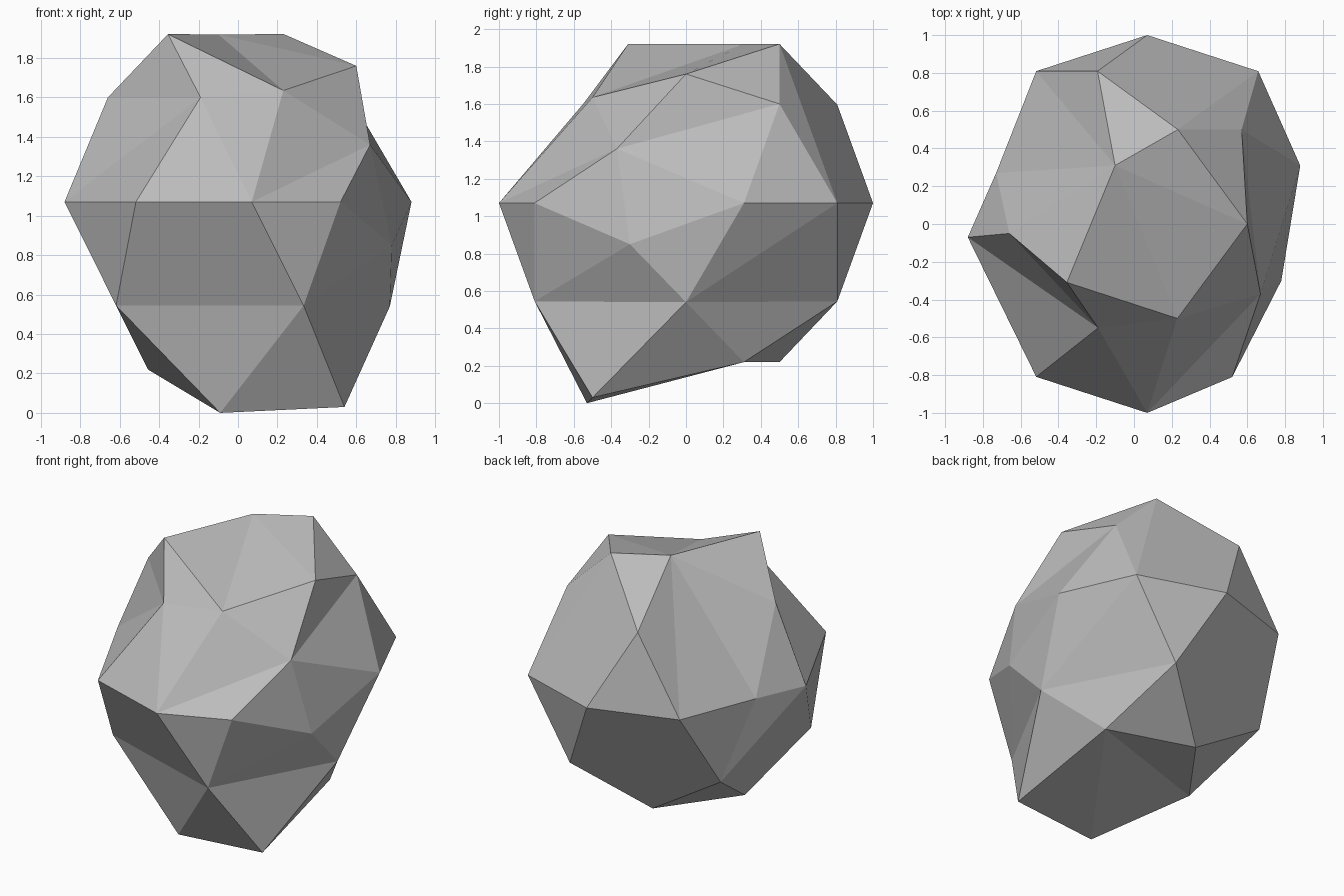
import bpy, bmesh
from mathutils import Vector

cube = bpy.data.objects.get("Cube")
if cube:
    bpy.data.objects.remove(cube)

CENTRE = Vector((0.07, 0, 1.07))

# Corners knocked out of the regular shape (each pulls its nearest corner)
CHIPS = [
    (-.10, .31, 1.92), (.60, 0, 1.76), (.23, -.50, 1.635),
    (-.19, -.55, 1.60), (-.66, -.05, 1.60), (.57, .50, 1.60), (.67, -.37, 1.36),
    (.88, .31, 1.07), (-.88, -.07, 1.07), (-.73, .27, 1.07), (.52, -.81, 1.07),
    (.78, -.30, .85), (.77, 0, .54),
    (-.09, -.53, 0), (.54, -.50, .03),
]
# Corners that the creases of the five-sided facets fan out from, by priority
HUBS = [
    (.33, -.81, .54), (-.10, .31, 1.92), (.23, .50, 1.92),
    (.07, -1, 1.07), (.67, -.37, 1.36), (-.19, -.55, 1.60),
    (.77, 0, .54), (.50, .31, .22), (-.62, .50, .54),
]


def nearest(verts, point):
    return min(verts, key=lambda v: (v.co - Vector(point)).length)


# Ball with its twelve poles cut flat into pentagons
bm = bmesh.new()
bmesh.ops.create_icosphere(bm, subdivisions=2, radius=1)
bmesh.ops.translate(bm, verts=bm.verts, vec=CENTRE)
poles = [v for v in bm.verts if len(v.link_edges) == 5]
bmesh.ops.dissolve_verts(bm, verts=poles)

# Chip the corners
moves = [(nearest(bm.verts, p), p) for p in CHIPS]
hubs = [nearest(bm.verts, p) for p in HUBS]
for vert, point in moves:
    vert.co = point
hubs = [nearest(bm.verts, p) for p in HUBS]

# Crease each pentagon as a fan
for face in [f for f in bm.faces if len(f.verts) == 5]:
    ring = list(face.verts)
    hub = next((h for h in hubs if h in ring), ring[0])
    start = ring.index(hub)
    ring = ring[start:] + ring[:start]
    bm.faces.remove(face)
    for a, b in zip(ring[1:], ring[2:]):
        bm.faces.new((hub, a, b))
bmesh.ops.recalc_face_normals(bm, faces=bm.faces)

mesh = bpy.data.meshes.new("rock")
bm.to_mesh(mesh)
bm.free()
rock = bpy.data.objects.new("rock", mesh)
bpy.context.collection.objects.link(rock)

# Stone colour
stone = bpy.data.materials.new("grey stone")
stone.use_nodes = True
colour = (0.5, 0.5, 0.5, 1)
stone.diffuse_color = colour
stone.node_tree.nodes["Principled BSDF"].inputs["Base Color"].default_value = colour
mesh.materials.append(stone)
